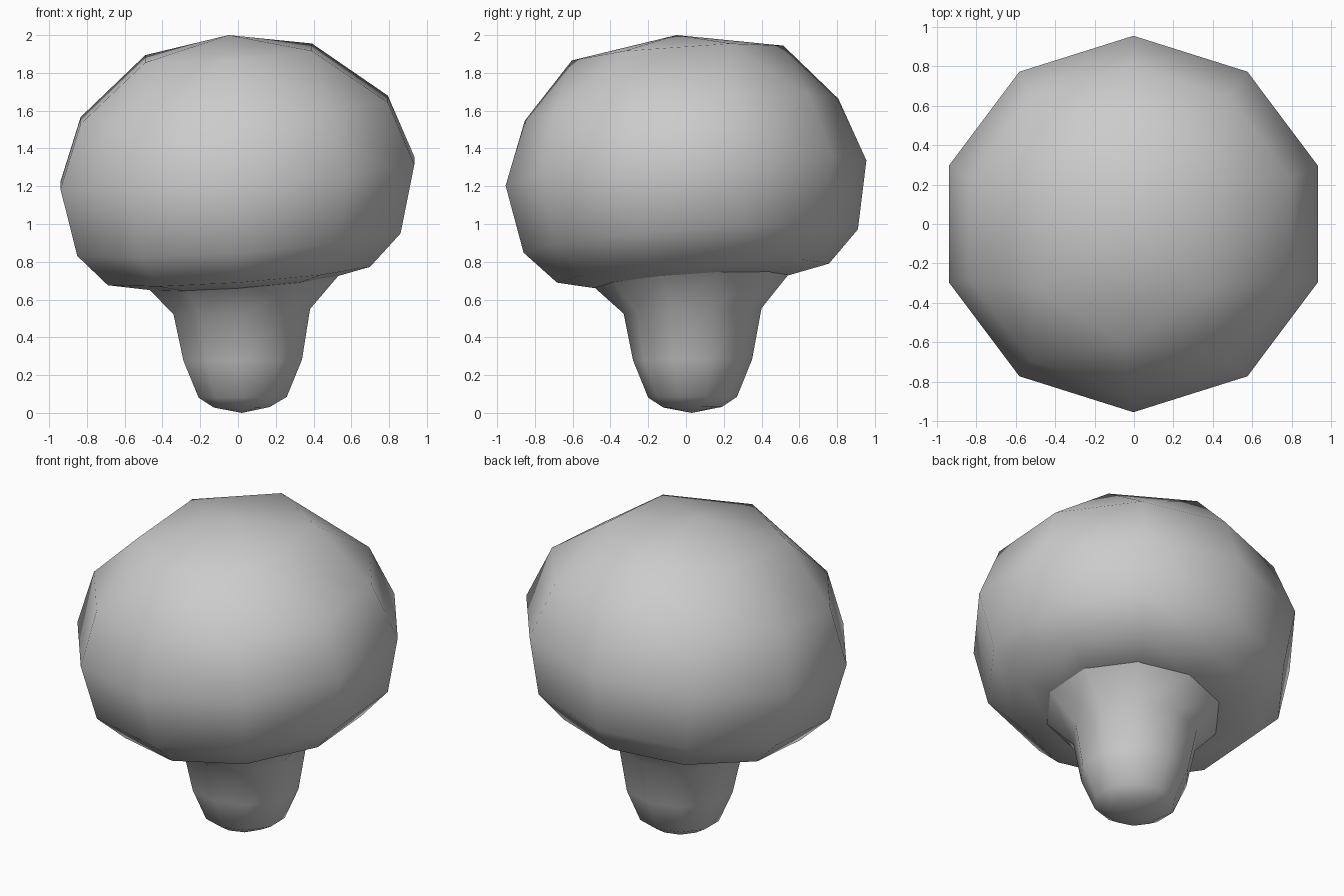
import bpy, bmesh, math

if "Cube" in bpy.data.objects:
    bpy.data.objects.remove(bpy.data.objects["Cube"])


def ring(bm, sides, rx, ry, cx, cy, z, tilt):
    """One tilted ring of vertices, starting at the back."""
    verts = []
    for i in range(sides):
        a = math.radians(90) + math.tau * i / sides
        dx, dy = rx * math.cos(a), ry * math.sin(a)
        verts.append(bm.verts.new((cx + dx, cy + dy, z + tilt * (dx + dy))))
    return verts


def finish(bm, name):
    bmesh.ops.recalc_face_normals(bm, faces=bm.faces)
    for f in bm.faces:
        f.smooth = True
    mesh = bpy.data.meshes.new(name)
    bm.to_mesh(mesh)
    bm.free()
    obj = bpy.data.objects.new(name, mesh)
    bpy.context.collection.objects.link(obj)


# Rounded cap, leaning to the front left: convex skin over tilted rings
TILT = 0.07
bm = bmesh.new()
for sides, rx, ry, cx, z in [(10, 0.51, 0.51, 0.02, 0.695),
                             (10, 0.73, 0.72, 0.005, 0.74),
                             (10, 0.90, 0.885, 0.005, 0.91),
                             (10, 0.985, 0.955, -0.003, 1.27),
                             (10, 0.855, 0.83, -0.02, 1.605),
                             (6, 0.51, 0.56, -0.05, 1.905)]:
    ring(bm, sides, rx, ry, cx, -TILT * (z - 1.27), z, TILT)
bm.verts.new((0.02, 0.04, 0.692))
bm.verts.new((-0.05, -0.05, 2.0))
hull = bmesh.ops.convex_hull(bm, input=bm.verts[:])
bmesh.ops.delete(bm, geom=[v for v in bm.verts if not v.link_faces], context='VERTS')
finish(bm, "cap")

# Stem with rounded foot and flared top tucked against the cap
bm = bmesh.new()
loops = [ring(bm, 10, *r) for r in [
    (0.155, 0.155, 0.02, 0.035, 0.03, 0.01),
    (0.245, 0.235, 0.025, 0.035, 0.083, 0.01),
    (0.33, 0.315, 0.025, 0.035, 0.28, 0.01),
    (0.38, 0.365, 0.02, 0.035, 0.54, 0.04),
    (0.53, 0.52, 0.03, 0.03, 0.705, 0.07)]]
foot = bm.verts.new((0.02, 0.03, 0.0))
for i in range(10):
    j = (i + 1) % 10
    bm.faces.new((loops[0][j], loops[0][i], foot))
    for lo, hi in zip(loops, loops[1:]):
        bm.faces.new((lo[i], lo[j], hi[j], hi[i]))
finish(bm, "stem")
